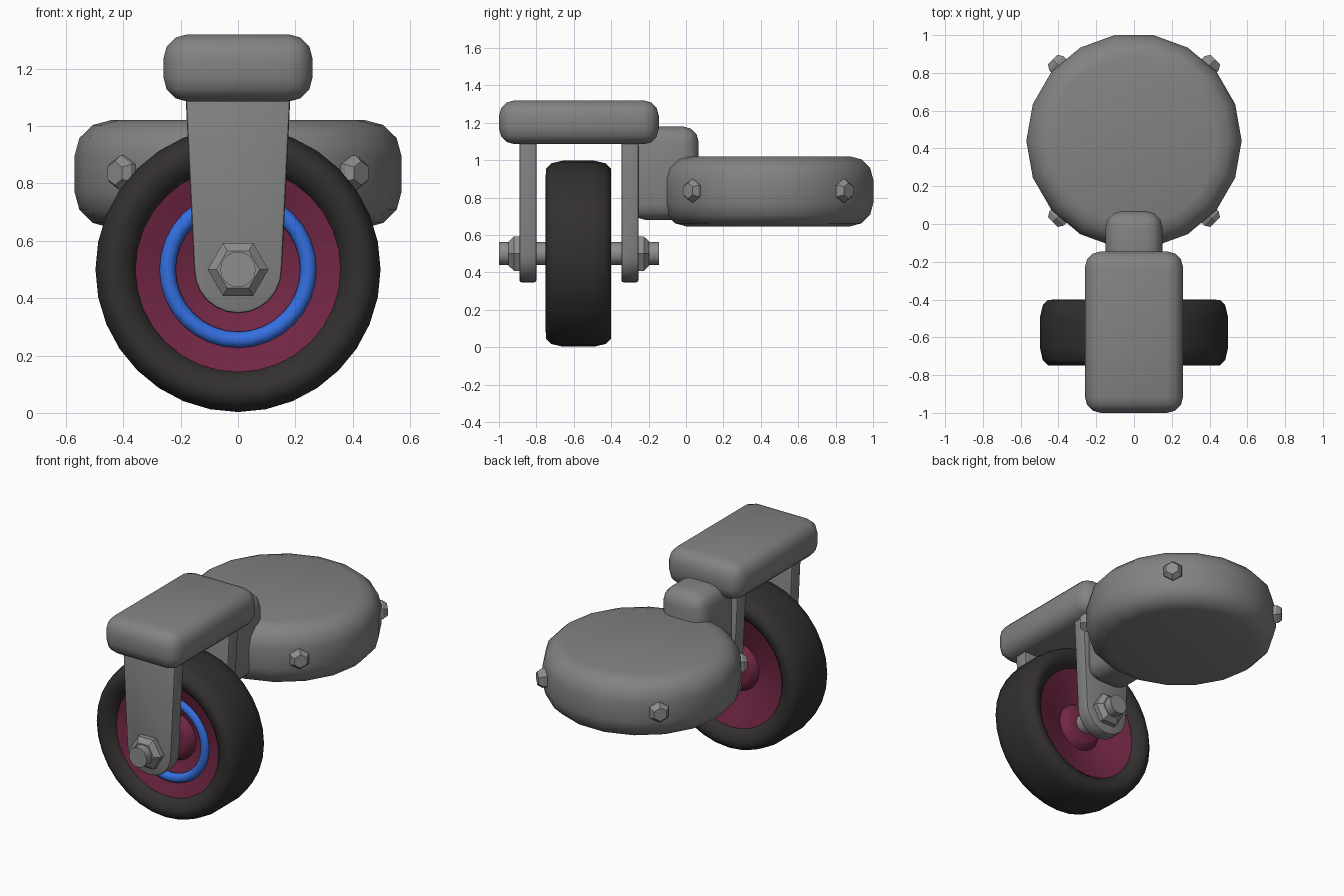
import bpy, bmesh
from math import sin, cos, pi, radians
from mathutils import Matrix

if "Cube" in bpy.data.objects:
    bpy.data.objects.remove(bpy.data.objects["Cube"])

WHEEL_Y, AXLE_Z = -0.575, 0.5


def material(name, rgb):
    m = bpy.data.materials.new(name)
    m.diffuse_color = (*rgb, 1)
    m.use_nodes = True
    m.node_tree.nodes["Principled BSDF"].inputs["Base Color"].default_value = m.diffuse_color
    return m


rubber = material("rubber", (0.033, 0.03, 0.028))
maroon = material("maroon", (0.17, 0.02, 0.06))
blue = material("blue", (0.035, 0.16, 0.75))
dark_grey = material("dark_grey", (0.225, 0.225, 0.23))
steel = material("steel", (0.27, 0.27, 0.275))


def finish(name, bm, loc=(0, 0, 0), rot_z=0, mat=dark_grey, smooth=35):
    bmesh.ops.remove_doubles(bm, verts=bm.verts, dist=1e-5)
    bmesh.ops.recalc_face_normals(bm, faces=bm.faces)
    me = bpy.data.meshes.new(name)
    bm.to_mesh(me)
    bm.free()
    ob = bpy.data.objects.new(name, me)
    bpy.context.collection.objects.link(ob)
    ob.location = loc
    ob.rotation_euler.z = rot_z
    me.materials.append(mat)
    if smooth:
        bpy.ops.object.select_all(action='DESELECT')
        ob.select_set(True)
        bpy.context.view_layer.objects.active = ob
        bpy.ops.object.shade_smooth_by_angle(angle=radians(smooth))
    return ob


def bevel(bm, offset, segments):
    edges = [e for e in bm.edges if e.calc_face_angle(0) > radians(30)]
    bmesh.ops.bevel(bm, geom=edges, offset=offset, segments=segments,
                    profile=0.5, affect='EDGES', clamp_overlap=True)


def lathe(name, profile, n, closed=False, phase=0, **kw):
    """Spin (radius, y) points around the y axis."""
    bm = bmesh.new()
    rings = []
    for r, y in profile:
        rings.append([bm.verts.new((r * cos(phase + 2 * pi * i / n), y,
                                    r * sin(phase + 2 * pi * i / n))) for i in range(n)])
    pairs = list(zip(rings, rings[1:])) + ([(rings[-1], rings[0])] if closed else [])
    for a, b in pairs:
        for i in range(n):
            j = (i + 1) % n
            bm.faces.new((a[i], a[j], b[j], b[i]))
    return finish(name, bm, **kw)


def rounded_box(name, lo, hi, offset):
    bm = bmesh.new()
    bmesh.ops.create_cube(bm, size=1)
    for v in bm.verts:
        v.co = [l + (c + 0.5) * (h - l) for c, l, h in zip(v.co, lo, hi)]
    bevel(bm, offset, 3)
    return finish(name, bm, smooth=50)


hub = (0, WHEEL_Y, AXLE_Z)

# Tyre: rounded section, mirrored about the wheel plane
half = [(0.355, 0.125), (0.385, 0.155), (0.42, 0.175), (0.455, 0.173), (0.483, 0.145), (0.497, 0.085)]
lathe("tyre", half + [(r, -y) for r, y in reversed(half)], 32, closed=True,
      loc=hub, mat=rubber, smooth=60)

# Wheel disc with a dished face and low hub
half = [(0, 0.11), (0.11, 0.11), (0.13, 0.1), (0.15, 0.06), (0.2, 0.075), (0.28, 0.105), (0.365, 0.13)]
lathe("wheel_disc", half + [(r, -y) for r, y in reversed(half)], 32,
      loc=hub, mat=maroon, smooth=60)

# Blue ring on the front face only
lathe("blue_ring", [(0.246 + 0.029 * cos(2 * pi * k / 10), -0.098 + 0.029 * sin(2 * pi * k / 10))
                    for k in range(10)], 32, closed=True, loc=hub, mat=blue, smooth=60)

# Axle through both fork arms
lathe("axle", [(0, -1), (0.062, -1), (0.062, -0.145), (0, -0.145)],
      16, loc=(0, 0, AXLE_Z), mat=steel)

# Fork arms and axle nuts, front and back
for side, s, inner, outer in (("front", -1, -0.8, -0.89), ("back", 1, -0.345, -0.255)):
    bm = bmesh.new()
    outline = [(0.185, 1.15), (-0.185, 1.15)]
    outline += [(-0.153 * cos(pi * k / 12), 0.5 - 0.153 * sin(pi * k / 12)) for k in range(13)]
    face = bm.faces.new([bm.verts.new((x, inner, z)) for x, z in outline])
    ext = bmesh.ops.extrude_face_region(bm, geom=[face])
    for v in ext["geom"]:
        if isinstance(v, bmesh.types.BMVert):
            v.co.y = outer
    bmesh.ops.recalc_face_normals(bm, faces=bm.faces)
    bevel(bm, 0.01, 2)
    finish(side + "_fork_arm", bm, smooth=40)
    lathe(side + "_axle_nut", [(0, -0.01 * s), (0.106, -0.01 * s), (0.106, 0.03 * s),
                               (0.075, 0.058 * s), (0, 0.058 * s)], 6,
          loc=(0, outer, AXLE_Z), mat=steel, smooth=0)

# Fork crown and neck block
rounded_box("fork_crown", (-0.26, -1, 1.085), (0.26, -0.145, 1.32), 0.085)
rounded_box("neck_block", (-0.15, -0.3, 0.68), (0.15, 0.068, 1.18), 0.085)

# Round mounting body
bm = bmesh.new()
bmesh.ops.create_cone(bm, cap_ends=True, segments=18, radius1=0.57, radius2=0.57, depth=0.375,
                      matrix=Matrix.Rotation(pi / 2, 4, 'Z'))
bevel(bm, 0.125, 3)
finish("mounting_body", bm, loc=(0, 0.44, 0.833), smooth=50)

# Four hex bolts around the body
for k in range(4):
    a = pi / 4 + k * pi / 2
    lathe(f"body_bolt_{k + 1}", [(0, 0.48), (0.062, 0.48), (0.062, 0.58), (0.042, 0.608), (0, 0.608)],
          6, phase=pi / 2, loc=(0, 0.44, 0.836), rot_z=a - pi / 2, mat=steel, smooth=0)
